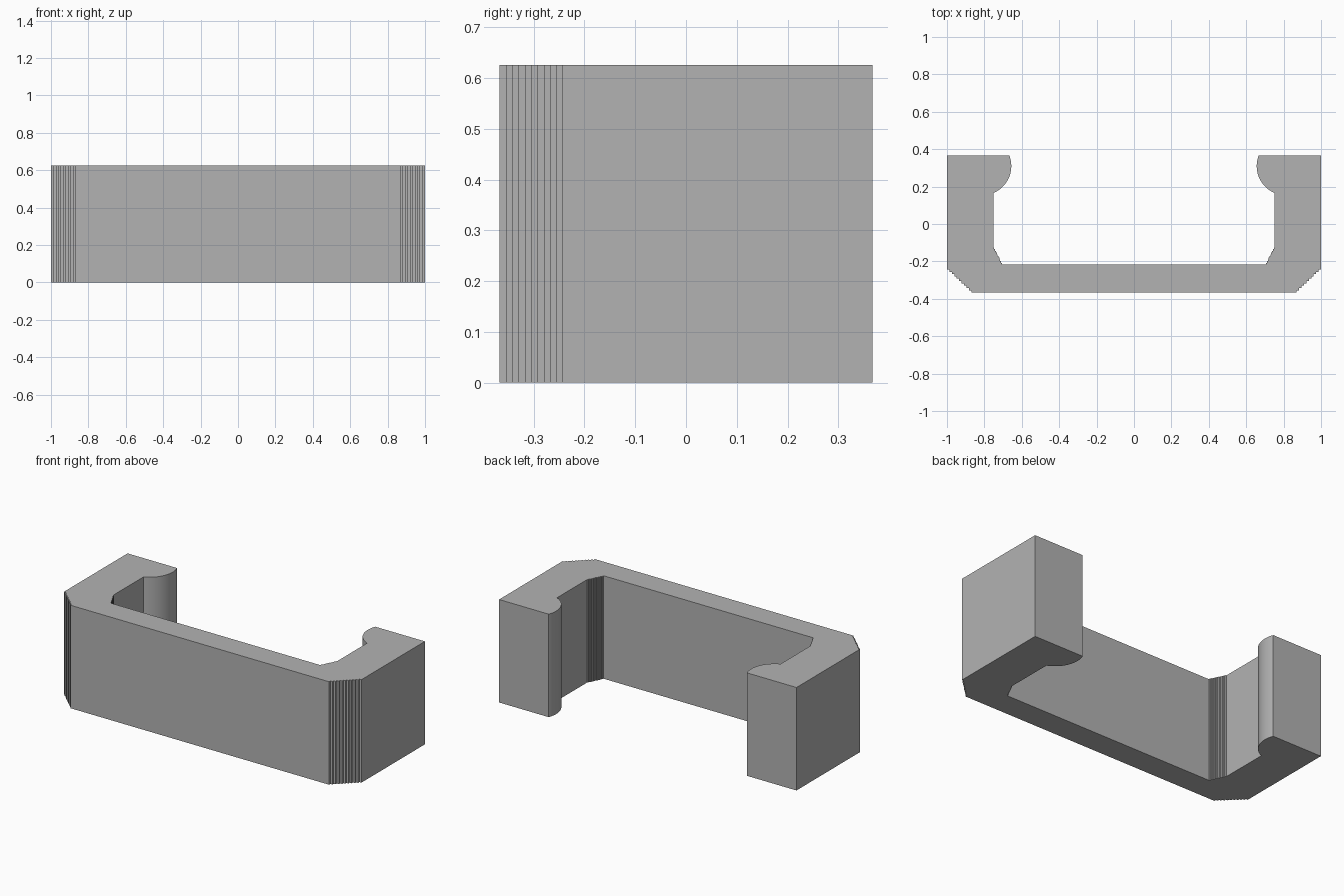
import bpy, bmesh, math

if "Cube" in bpy.data.objects:
    bpy.data.objects.remove(bpy.data.objects["Cube"])

HEIGHT = 0.626


def stairs(start, end, steps):
    """Tiny stair steps from start to end: first along y, then along x."""
    (x0, y0), (x1, y1) = start, end
    pts = [start]
    for i in range(1, steps + 1):
        xa = x0 + (x1 - x0) * (i - 1) / steps
        xb = x0 + (x1 - x0) * i / steps
        y = y0 + (y1 - y0) * i / steps
        pts += [(xa, y), (xb, y)]
    return pts


def bulge(cx, cy, r, x_start, y_end, segments):
    """Rounded lip on the inner side of an arm, from the arm wall to the tip."""
    a0 = math.pi + math.acos((cx - x_start) / r)
    a1 = math.pi - math.asin((y_end - cy) / r)
    return [(cx + r * math.cos(a0 + (a1 - a0) * i / segments),
             cy + r * math.sin(a0 + (a1 - a0) * i / segments))
            for i in range(segments + 1)]


# Right half of the outline: stepped outer corner, tip, lip, stepped inner corner
outer = stairs((0.87, -0.367), (1.0, -0.243), 10) + [(1.0, 0.367)]
lip = bulge(0.813, 0.31, 0.157, 0.752, 0.367, 24)[::-1]
inner = stairs((0.706, -0.217), (0.752, -0.125), 10)[::-1]
half = outer + lip + inner
outline = half + [(-x, y) for x, y in reversed(half)]

# Extrude the outline straight up
bm = bmesh.new()
face = bm.faces.new([bm.verts.new((x, y, 0)) for x, y in outline])
ext = bmesh.ops.extrude_face_region(bm, geom=[face], use_keep_orig=True)
top = [v for v in ext["geom"] if isinstance(v, bmesh.types.BMVert)]
bmesh.ops.translate(bm, verts=top, vec=(0, 0, HEIGHT))
bmesh.ops.recalc_face_normals(bm, faces=bm.faces)
mesh = bpy.data.meshes.new("clip_bracket")
bm.to_mesh(mesh)
bm.free()
bracket = bpy.data.objects.new("clip_bracket", mesh)
bpy.context.collection.objects.link(bracket)

# Plain grey
grey = bpy.data.materials.new("grey")
grey.diffuse_color = (0.45, 0.45, 0.45, 1)
grey.use_nodes = True
grey.node_tree.nodes["Principled BSDF"].inputs["Base Color"].default_value = grey.diffuse_color
mesh.materials.append(grey)

# Smooth only the rounded lips
bpy.context.view_layer.objects.active = bracket
bracket.select_set(True)
bpy.ops.object.shade_smooth_by_angle(angle=math.radians(25))
